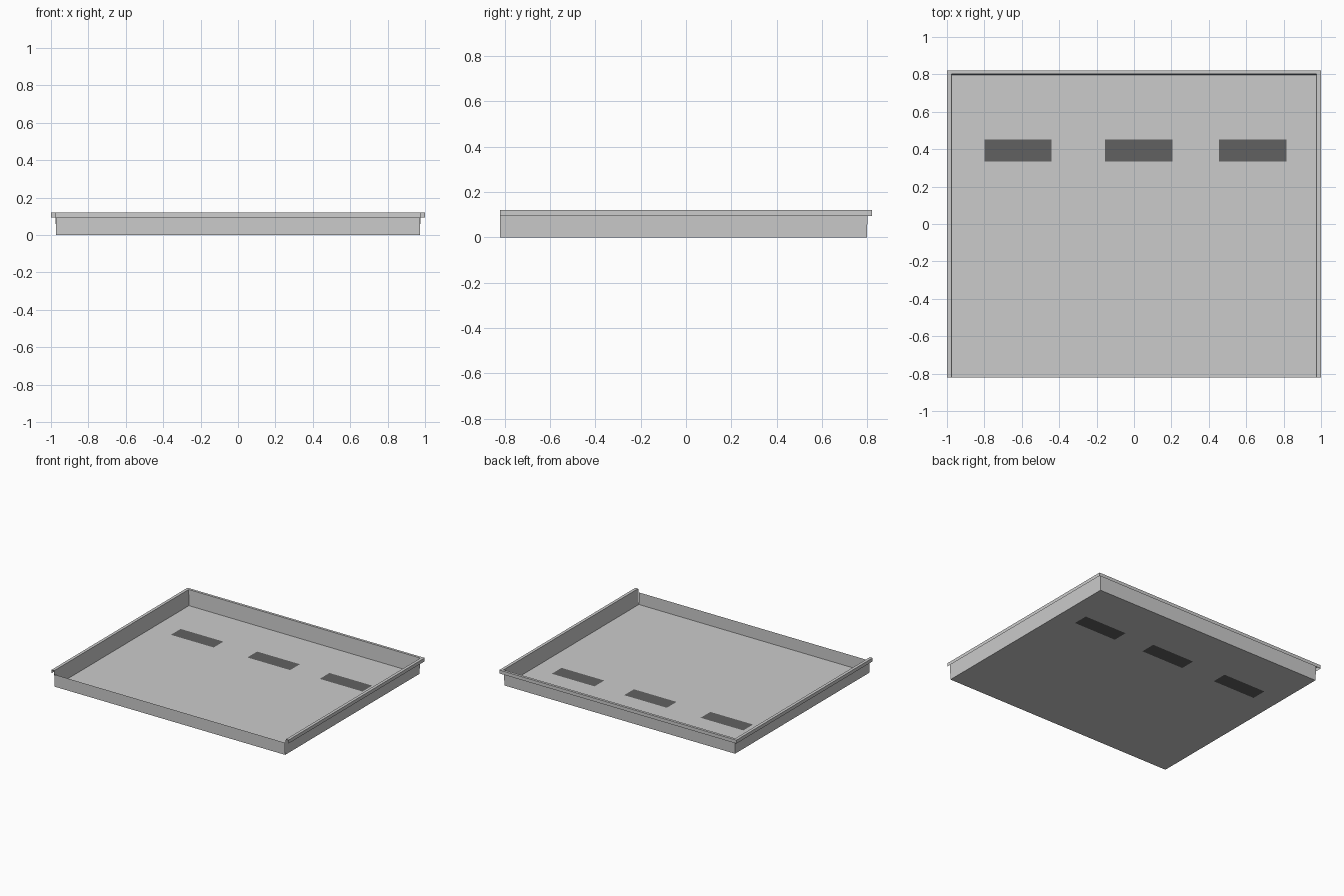
import bpy, bmesh

if "Cube" in bpy.data.objects:
    bpy.data.objects.remove(bpy.data.objects["Cube"])

X, FRONT, BACK = 0.972, -0.82, 0.797   # tray body extents at floor level
FRONT_H = 0.092


def mesh_object(name, quads, material=None):
    """Build one open sheet-metal part from quads and weld it."""
    bm = bmesh.new()
    for quad in quads:
        bm.faces.new([bm.verts.new(p) for p in quad])
    bmesh.ops.remove_doubles(bm, verts=bm.verts, dist=1e-5)
    me = bpy.data.meshes.new(name)
    bm.to_mesh(me)
    bm.free()
    ob = bpy.data.objects.new(name, me)
    bpy.context.collection.objects.link(ob)
    if material:
        me.materials.append(material)
    return ob


def flat(x0, x1, y0, y1):
    return [(x0, y0, 0), (x1, y0, 0), (x1, y1, 0), (x0, y1, 0)]


# Dark inset panels in the floor
dark = bpy.data.materials.new("dark_grey")
dark.diffuse_color = (0.12, 0.12, 0.12, 1)
dark.use_nodes = True
dark.node_tree.nodes["Principled BSDF"].inputs["Base Color"].default_value = dark.diffuse_color
slots = [(-0.80, -0.44), (-0.155, 0.205), (0.455, 0.815)]
SY0, SY1 = 0.335, 0.452
for i, (a, b) in enumerate(slots):
    mesh_object(f"floor_slot_{i + 1}", [flat(a, b, SY0, SY1)], dark)

# Floor sheet, split around the slots
xs = [-X] + [v for s in slots for v in s] + [X]
ys = [FRONT, SY0, SY1, BACK]
floor = [flat(xs[i], xs[i + 1], ys[j], ys[j + 1])
         for i in range(len(xs) - 1) for j in range(3)
         if not (i % 2 and j == 1)]
mesh_object("floor", floor)

# Side and back walls: one bent profile (outward, height) swept round three sides,
# rising to a ledge and folding down into a short outer lip
profile = [(0, 0), (0.005, 0.12), (0.028, 0.12), (0.028, 0.094)]


def ring(out, z):
    x, y = X + out, BACK + out * 0.85
    return [(x, FRONT, z), (x, y, z), (-x, y, z), (-x, FRONT, z)]


rings = [ring(*p) for p in profile]
walls = [[lo[k], lo[k + 1], hi[k + 1], hi[k]]
         for lo, hi in zip(rings, rings[1:]) for k in range(3)]
mesh_object("walls_with_folded_rim", walls)

# Lower front wall
mesh_object("front_wall", [[(-X, FRONT, 0), (X, FRONT, 0),
                            (X, FRONT, FRONT_H), (-X, FRONT, FRONT_H)]])
